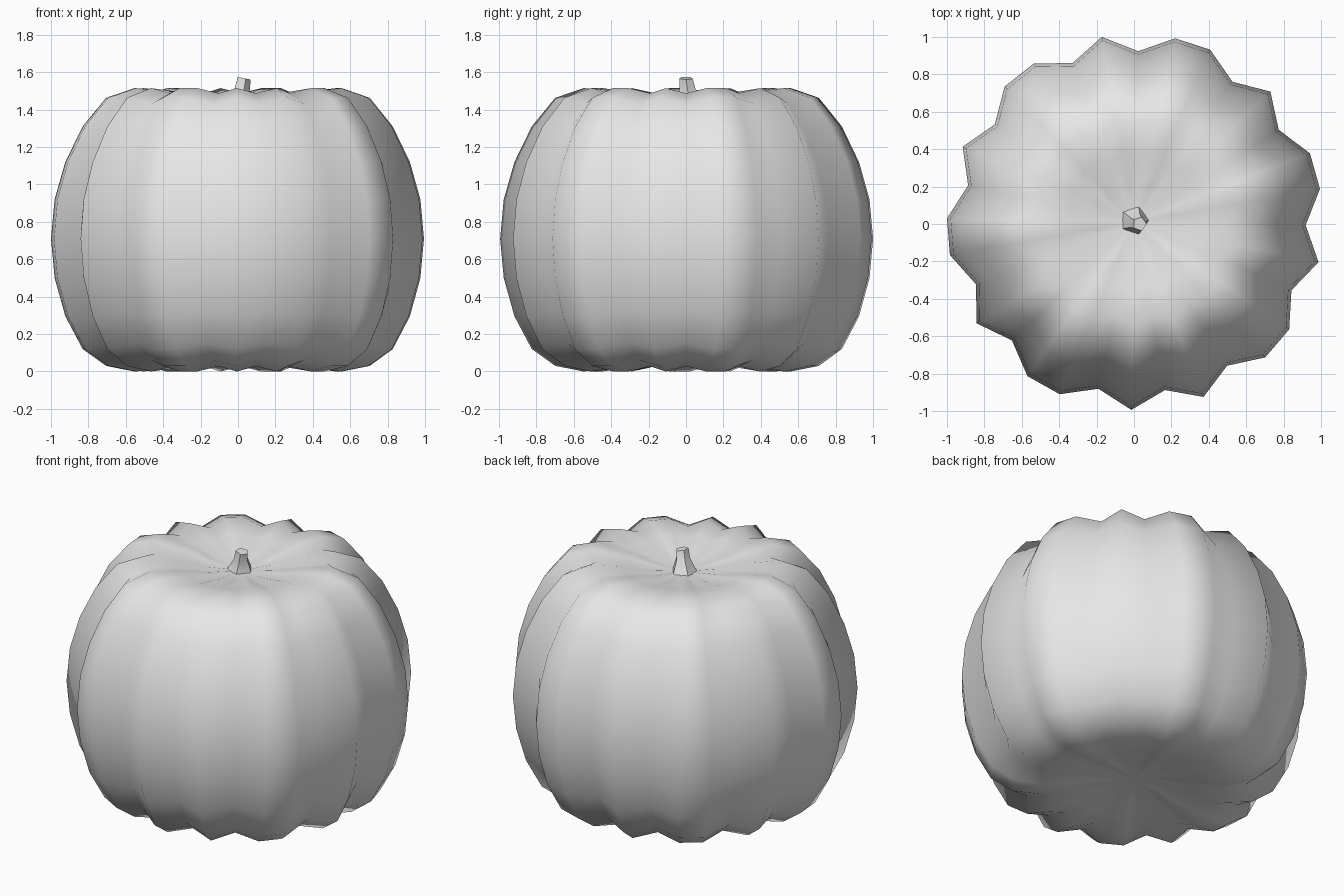
import bpy
import bmesh
from math import sin, cos, pi, radians

cube = bpy.data.objects.get("Cube")
if cube:
    bpy.data.objects.remove(cube, do_unlink=True)

grey = bpy.data.materials.new("plain grey")
grey.use_nodes = True
colour = (0.8, 0.8, 0.8, 1)
grey.diffuse_color = colour
grey.node_tree.nodes["Principled BSDF"].inputs["Base Color"].default_value = colour


def loft(name, rings, start=None, end=None, smooth=None):
    """Skin a stack of rings, closing each end with a fan to a point or a flat cap."""
    bm = bmesh.new()
    loops = [[bm.verts.new(p) for p in ring] for ring in rings]
    n = len(loops[0])
    for low, high in zip(loops, loops[1:]):
        for i in range(n):
            j = (i + 1) % n
            bm.faces.new((low[i], low[j], high[j], high[i]))
    for loop, tip in ((loops[0], start), (loops[-1], end)):
        if tip is None:
            bm.faces.new(loop)
        else:
            centre = bm.verts.new(tip)
            for i in range(n):
                bm.faces.new((loop[i], loop[(i + 1) % n], centre))
    bmesh.ops.recalc_face_normals(bm, faces=bm.faces)
    mesh = bpy.data.meshes.new(name)
    bm.to_mesh(mesh)
    bm.free()
    mesh.materials.append(grey)
    obj = bpy.data.objects.new(name, mesh)
    bpy.context.collection.objects.link(obj)
    bpy.ops.object.select_all(action="DESELECT")
    obj.select_set(True)
    bpy.context.view_layer.objects.active = obj
    if smooth:
        bpy.ops.object.shade_smooth_by_angle(angle=radians(smooth))
    else:
        bpy.ops.object.shade_smooth()
    return obj


# Pumpkin body: a ribbed globe with grooves pressed in and dimpled poles
SEGMENTS = 32
GROOVES = {0, 3, 5, 8, 10, 13, 15, 18, 20, 23, 25, 27, 30}
CX, CY = 0.005, 0.011
heights = [0.05, 0.02, 0.0, 0.03, 0.12, 0.295, 0.5, 0.71,
           0.92, 1.12, 1.31, 1.463, 1.515, 1.495, 1.455]

body_rings = []
for k, z in enumerate(heights):
    lat = (k - 7) * pi / 16
    ring = []
    for i in range(SEGMENTS):
        angle = 2 * pi * i / SEGMENTS - radians(1.1)
        groove = i in GROOVES
        r = cos(lat) * (0.913 if groove else 1.005)
        drop = 0.06 * sin(lat) * cos(lat) if groove else 0
        ring.append((CX + r * cos(angle), CY + r * sin(angle), z - drop))
    body_rings.append(ring)
loft("pumpkin_body", body_rings, (CX, CY, 0.06), (CX, CY, 1.435))

# Stem: short fluted stalk, flared at the base and leaning to the left
stem_rings = []
for x, y, z, r in ((0.0, 0.02, 1.42, 0.085), (0.005, 0.018, 1.46, 0.068),
                   (0.018, 0.008, 1.51, 0.045), (0.03, 0.0, 1.568, 0.038)):
    ring = []
    for i in range(10):
        angle = 2 * pi * i / 10
        rr = r * (0.82 if i % 2 else 1)
        px = rr * cos(angle)
        tilt = -0.2 * px if z > 1.55 else 0
        ring.append((x + px, y + rr * sin(angle), z + tilt))
    stem_rings.append(ring)
loft("stem", stem_rings, smooth=30)
